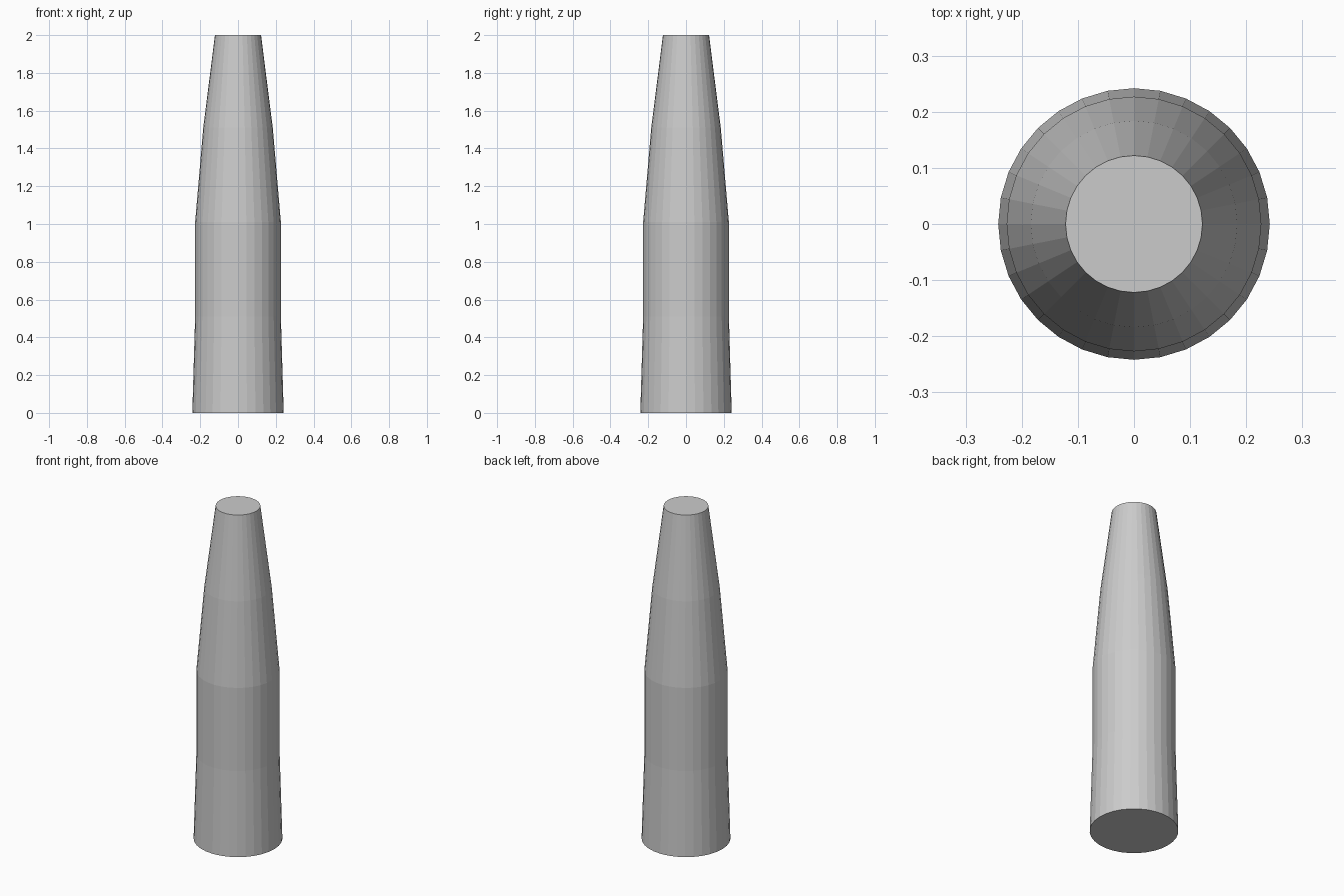
import bpy, bmesh
from math import cos, sin, tau

if "Cube" in bpy.data.objects:
    bpy.data.objects.remove(bpy.data.objects["Cube"])

SIDES = 32
# (radius, height) from base to tip
PROFILE = [(0.242, 0), (0.227, 0.51), (0.227, 1.01), (0.184, 1.51), (0.122, 2.0)]

# Tapered post: stacked rings joined by flat quads, capped at both ends
bm = bmesh.new()
rings = [[bm.verts.new((r * cos(tau * i / SIDES), r * sin(tau * i / SIDES), z))
          for i in range(SIDES)] for r, z in PROFILE]
for low, high in zip(rings, rings[1:]):
    for i in range(SIDES):
        j = (i + 1) % SIDES
        bm.faces.new((low[i], low[j], high[j], high[i]))
bm.faces.new(rings[0][::-1])
bm.faces.new(rings[-1])

mesh = bpy.data.meshes.new("tapered_post")
bm.to_mesh(mesh)
bm.free()
bpy.context.collection.objects.link(bpy.data.objects.new("tapered_post", mesh))
